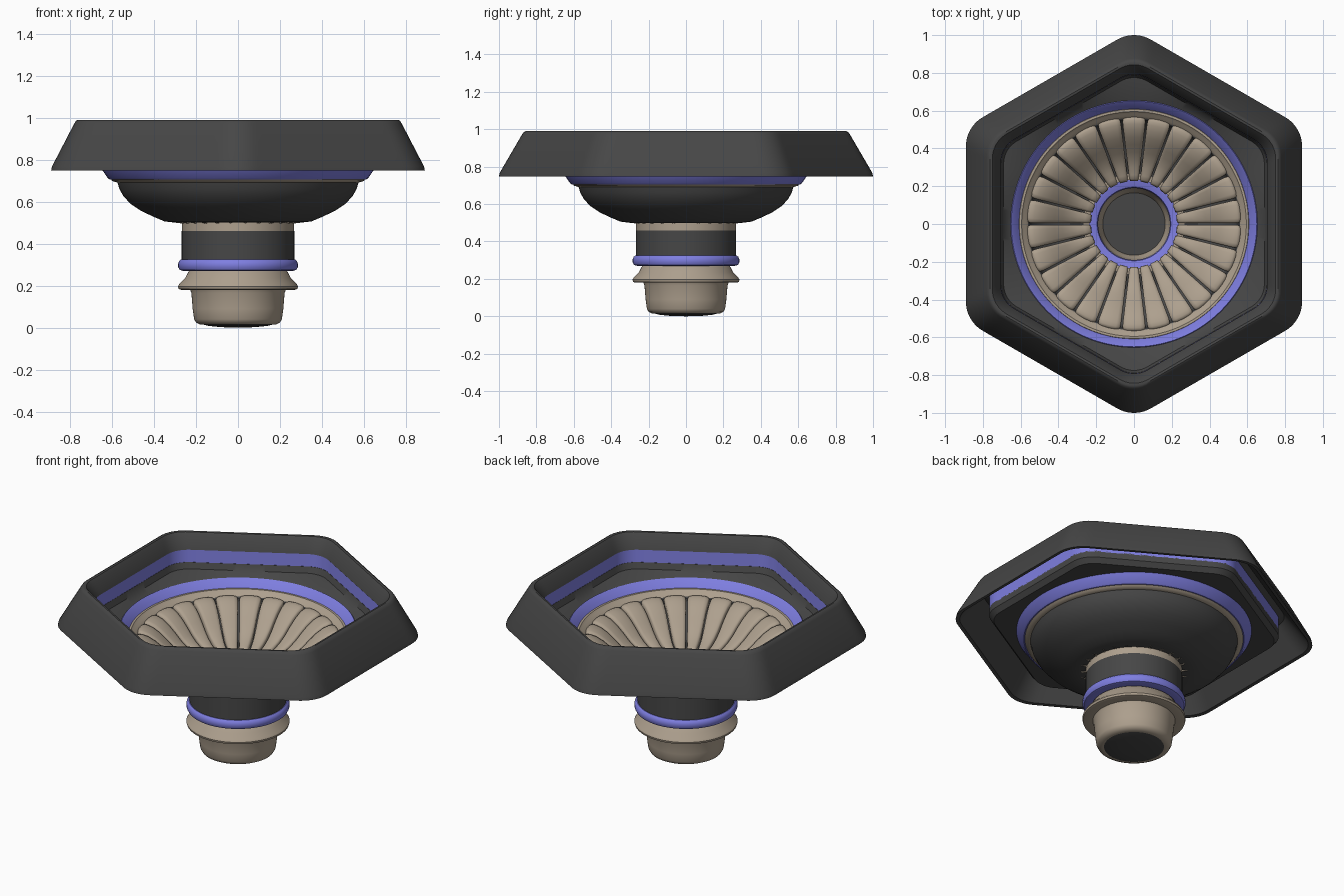
import bpy, bmesh, math
from math import sin, cos, pi, radians, sqrt

if "Cube" in bpy.data.objects:
    bpy.data.objects.remove(bpy.data.objects["Cube"])


def mat(name, rgb):
    m = bpy.data.materials.new(name)
    m.diffuse_color = (*rgb, 1)
    m.use_nodes = True
    m.node_tree.nodes["Principled BSDF"].inputs["Base Color"].default_value = m.diffuse_color
    return m


DARK = mat("charcoal", (0.062, 0.062, 0.062))
BLUE = mat("periwinkle", (0.21, 0.21, 0.75))
TAN = mat("warm_tan", (0.42, 0.35, 0.27))


def finish(bm, name, material, angle=35):
    bmesh.ops.recalc_face_normals(bm, faces=bm.faces)
    me = bpy.data.meshes.new(name)
    bm.to_mesh(me)
    bm.free()
    me.materials.append(material)
    ob = bpy.data.objects.new(name, me)
    bpy.context.collection.objects.link(ob)
    bpy.ops.object.select_all(action='DESELECT')
    ob.select_set(True)
    bpy.context.view_layer.objects.active = ob
    bpy.ops.object.shade_smooth_by_angle(angle=radians(angle))
    return ob


def hex_radius(t):
    """Rounded hexagon with apothem 1 and corners on +y / -y."""
    p = abs((t - pi / 2 + pi / 6) % (pi / 3) - pi / 6)
    r = 0.2
    d = (1 - r) / cos(pi / 6)
    if p < math.atan2(r / 2, d + r * cos(pi / 6)):
        return d * cos(p) + sqrt(r * r - (d * sin(p)) ** 2)
    return 1 / cos(pi / 6 - p)


def loft(name, profile, material, n=104, closed=True):
    """Sweep (radius, z[, hex amount]) points about z; radius 0 makes a pole."""
    bm = bmesh.new()
    rings = []
    for pt in profile:
        r, z = pt[:2]
        h = pt[2] if len(pt) > 2 else 0
        if r == 0:
            rings.append([bm.verts.new((0, 0, z))] * n)
            continue
        ring = []
        for i in range(n):
            t = 2 * pi * i / n
            q = r * (1 + h * (hex_radius(t) - 1))
            ring.append(bm.verts.new((q * cos(t), q * sin(t), z)))
        rings.append(ring)
    pairs = list(zip(rings, rings[1:]))
    if closed:
        pairs.append((rings[-1], rings[0]))
    for a, b in pairs:
        for i in range(n):
            j = (i + 1) % n
            vs = list(dict.fromkeys((a[i], a[j], b[j], b[i])))
            if len(vs) > 2:
                bm.faces.new(vs)
    return finish(bm, name, material)


def hexed(pts):
    return [(r, z, 1) for r, z in pts]


# hexagonal skirt with thin rolled top rim
loft("hex_skirt", hexed([(.89, .748), (.886, .768), (.78, .972), (.772, .985),
     (.762, .99), (.75, .988), (.738, .972), (.712, .92), (.705, .90), (.72, .897),
     (.75, .915), (.87, .75)]), DARK, 240)

# hexagonal blue band inside the skirt
loft("hex_inner_band", hexed([(.722, .90), (.708, .90), (.704, .82), (.722, .82)]), BLUE, 240)

# plate from the hexagon to the round opening
loft("hex_to_round_plate", [(.722, .825, 1), (.703, .825, 1), (.69, .79, 1), (.66, .767),
     (.64, .757), (.70, .757, 1), (.722, .785, 1)], DARK, 240)

# round blue conical ring
loft("round_collar", [(.655, .762), (.645, .748), (.62, .712), (.61, .705),
     (.598, .705), (.604, .716), (.645, .764), (.65, .768)], BLUE)

# tan lip around the bowl
loft("bowl_lip", [(.612, .714), (.607, .724), (.595, .724), (.584, .712), (.572, .704),
     (.562, .692), (.572, .69), (.598, .698)], TAN)

# dark bowl underside
loft("bowl", [(.575, .695), (.565, .66), (.545, .625), (.51, .588), (.46, .555), (.40, .527),
     (.35, .506), (.30, .50), (.235, .502), (.235, .513), (.30, .512), (.40, .54),
     (.48, .582), (.53, .63), (.555, .685)], DARK)

# curved petals radiating in the bowl
PETALS = 26
PROFILE = [(.568, .69), (.566, .697), (.56, .703), (.55, .706), (.53, .703), (.50, .693),
           (.46, .668), (.42, .634), (.38, .596), (.34, .566), (.30, .545), (.26, .532),
           (.238, .524), (.229, .512), (.227, .495)]
ACROSS = [(-1, -.045), (-1, -.016), (-.9, -.007), (-.6, -.002), (0, 0),
          (.6, -.002), (.9, -.007), (1, -.016), (1, -.045)]
bm = bmesh.new()
for k in range(PETALS):
    mid = 2 * pi * (k + .5) / PETALS
    rows = []
    for i, (r, z) in enumerate(PROFILE):
        half = pi / PETALS - .0045 / r
        half *= (.72, .80, .90, .97)[i] if i < 4 else 1
        if i >= len(PROFILE) - 2:
            half *= .85
        low = .685 if i < 4 else (.655 if i == 4 else .495)
        row = []
        for s, dz in ACROSS:
            a = mid + s * half
            row.append(bm.verts.new((r * cos(a), r * sin(a), max(z + dz, low))))
        rows.append(row)
    for a, b in zip(rows, rows[1:]):
        for j in range(len(ACROSS) - 1):
            bm.faces.new((a[j], a[j + 1], b[j + 1], b[j]))
finish(bm, "bowl_petals", TAN, 50)

# hollow neck
loft("neck_top_band", [(.267, .515), (.267, .46), (.235, .46), (.235, .515)], TAN)
loft("neck_tube", [(.268, .46), (.268, .32), (.235, .32), (.235, .46)], DARK)

# blue ring around the neck
loft("neck_ring", [(.272, .325), (.28, .318), (.285, .305), (.285, .288), (.278, .275),
     (.262, .27), (.195, .28), (.19, .295), (.195, .31), (.23, .322)], BLUE)

# tan cup with flared flange
loft("lower_cup", [(.225, .275), (.235, .268), (.252, .235), (.28, .207), (.286, .196),
     (.283, .184), (.27, .18), (.228, .18), (.222, .165), (.216, .09), (.209, .04),
     (.20, .024), (.18, .014), (.166, .014), (.165, .035), (.178, .06), (.19, .12),
     (.192, .275)], TAN)

# dark closing disc at the bottom
loft("base_disc", [(0, 0), (.08, .002), (.14, .008), (.172, .016), (.172, .03), (0, .03)],
     DARK, closed=False)
